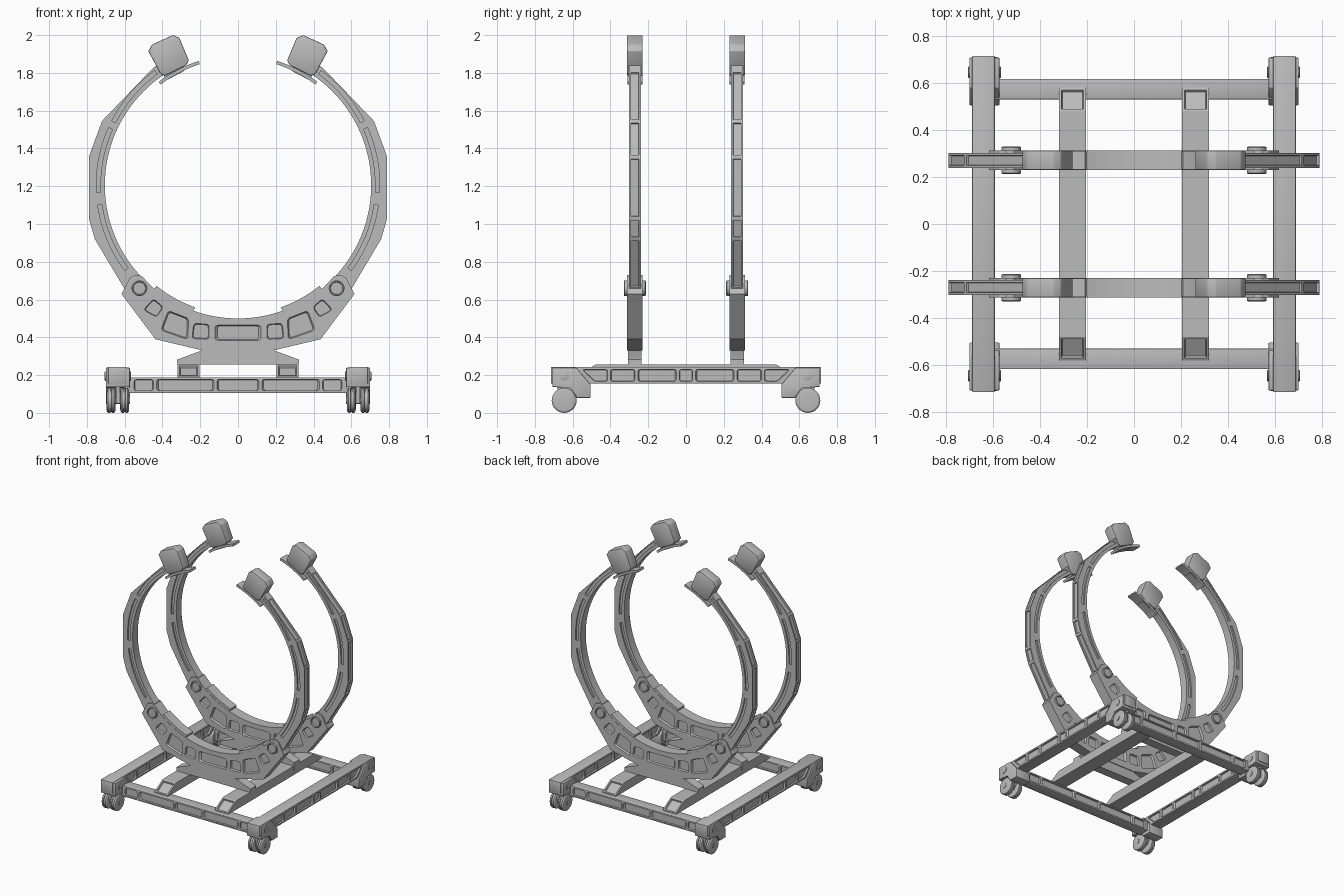
import bpy, bmesh, math
from mathutils import Vector

if "Cube" in bpy.data.objects:
    bpy.data.objects.remove(bpy.data.objects["Cube"])

grey = bpy.data.materials.new("warm_grey_metal")
grey.diffuse_color = (0.5, 0.5, 0.5, 1)
grey.use_nodes = True
grey.node_tree.nodes["Principled BSDF"].inputs["Base Color"].default_value = grey.diffuse_color
CZ, R = 1.205, 0.705           # ring centre height and inner radius


def finish(name, bm):
    bmesh.ops.recalc_face_normals(bm, faces=bm.faces[:])
    me = bpy.data.meshes.new(name)
    bm.to_mesh(me)
    bm.free()
    me.materials.append(grey)
    ob = bpy.data.objects.new(name, me)
    bpy.context.collection.objects.link(ob)
    return ob


def add_prism(bm, pts, axis, a, b, scale_b=1.0):
    """Extrude a 2D outline along x or y; scale_b tapers the far end."""
    n = len(pts)
    cu, cv = sum(p[0] for p in pts) / n, sum(p[1] for p in pts) / n

    def put(p, t, k):
        u, v = cu + (p[0] - cu) * k, cv + (p[1] - cv) * k
        return bm.verts.new((t, u, v) if axis == 'x' else (u, t, v))
    lo = [put(p, a, 1) for p in pts]
    hi = [put(p, b, scale_b) for p in pts]
    bm.faces.new(lo)
    bm.faces.new(hi[::-1])
    for i in range(n):
        j = (i + 1) % n
        bm.faces.new((lo[i], hi[i], hi[j], lo[j]))


def prism(name, pts, axis, a, b, bevel=0):
    bm = bmesh.new()
    add_prism(bm, pts, axis, a, b)
    if bevel:
        bmesh.ops.bevel(bm, geom=bm.edges[:], offset=bevel, segments=2, profile=0.5, affect='EDGES')
    return finish(name, bm)


def rounded(pts, r, n=3):
    """Round the corners of an outline."""
    out = []
    for i, p in enumerate(pts):
        p = Vector(p)
        a, b = Vector(pts[i - 1]) - p, Vector(pts[(i + 1) % len(pts)]) - p
        s = p + a.normalized() * min(r, a.length * .4)
        e = p + b.normalized() * min(r, b.length * .4)
        for k in range(n + 1):
            t = k / n
            out.append(tuple(s * (1 - t) ** 2 + p * 2 * t * (1 - t) + e * t * t))
    return out


def rect(u0, u1, v0, v1):
    return [(u0, v0), (u1, v0), (u1, v1), (u0, v1)]


def arc(r, a0, a1, n):
    """Ring arc; angles in degrees, 0 = -x side, 90 = up."""
    return [(-r * math.cos(t), CZ + r * math.sin(t))
            for t in (math.radians(a0 + (a1 - a0) * i / n) for i in range(n + 1))]


def flip(pts, s):
    return [(p[0] * s, p[1]) for p in pts]


def recess(ob, outlines, axis, lo, hi, depth, taper=.93):
    """Cut panels into both opposite faces (lo and hi) of a part."""
    bm = bmesh.new()
    for pts in outlines:
        for face, d in ((lo, 1), (hi, -1)):
            add_prism(bm, pts, axis, face - d * .002, face + d * depth, taper)
    cut = finish("panel_cutter", bm)
    cut.hide_render = True
    m = ob.modifiers.new("panels", 'BOOLEAN')
    m.operation, m.solver, m.object = 'DIFFERENCE', 'EXACT', cut
    ev = ob.evaluated_get(bpy.context.evaluated_depsgraph_get())
    me = bpy.data.meshes.new_from_object(ev)
    ob.modifiers.clear()
    ob.data = me
    bpy.data.objects.remove(cut)


def cylinder(name, axis, centre, profile, seg=28):
    """Lathe a (distance along axis, radius) profile about the x or y axis."""
    bm = bmesh.new()
    rings = []
    for t, r in profile:
        ring = []
        for i in range(seg):
            a = 2 * math.pi * i / seg
            u, v = r * math.cos(a), r * math.sin(a)
            off = (t, u, v) if axis == 'x' else (u, t, v)
            ring.append(bm.verts.new(Vector(centre) + Vector(off)))
        rings.append(ring)
    bm.faces.new(rings[0])
    bm.faces.new(rings[-1][::-1])
    for p, q in zip(rings, rings[1:]):
        for i in range(seg):
            j = (i + 1) % seg
            bm.faces.new((p[i], q[i], q[j], p[j]))
    return finish(name, bm)


# --- rolling base frame ---
for s, side in ((-1, "left"), (1, "right")):
    # side beam with recessed panels
    x0, x1 = sorted((s * .592, s * .688))
    beam = prism(f"{side}_side_beam", rect(-.715, .715, .155, .243), 'x', x0, x1, .004)
    panels = [rect(a, b, .167, .23) for a, b in
              ((-.40, -.27), (-.255, -.05), (-.035, .035), (.05, .255), (.27, .40))]
    panels += [flip([(-.55, .23), (-.415, .23), (-.415, .167), (-.485, .167)], k) for k in (1, -1)]
    recess(beam, [rounded(p, .012) for p in panels], 'x', x0, x1, .012)
    # rail carrying the rings, with sloped ends and inset end pads
    x0, x1 = sorted((s * .205, s * .32))
    bm = bmesh.new()
    add_prism(bm, [(-.58, .185), (.58, .185), (.58, .195), (.48, .255), (-.48, .255), (-.58, .195)], 'x', x0, x1)
    bmesh.ops.recalc_face_normals(bm, faces=bm.faces[:])
    ends = [f for f in bm.faces if abs(f.normal.y) > .2 and f.normal.z > .2]
    bmesh.ops.inset_individual(bm, faces=ends, thickness=.015, depth=0)
    bmesh.ops.inset_individual(bm, faces=ends, thickness=.006, depth=-.012)
    finish(f"{side}_rail", bm)
    for e, end in ((-1, "front"), (1, "back")):
        # corner bracket and bolt
        x0, x1 = sorted((s * .572, s * .70))
        prism(f"{end}_{side}_bracket",
              flip([(-.708, .239), (-.58, .239), (-.505, .15), (-.505, .08), (-.58, .08),
                    (-.61, .136), (-.708, .136)], e), 'x', x0, x1, .004)
        c = (s * .636, e * .645, .195)
        cylinder(f"{end}_{side}_bolt", 'x', c, [(-.07, .02), (-.068, .025), (.068, .025), (.07, .02)], 20)
        # twin caster wheels, fork and axle
        c = Vector((s * .636, e * .645, .066))
        for k in (-1, 1):
            cylinder(f"{end}_{side}_wheel", 'x', c + Vector((k * .036, 0, 0)),
                     [(-.024, .045), (-.022, .058), (-.015, .066), (-.004, .066), (-.003, .06),
                      (.003, .06), (.004, .066), (.015, .066), (.022, .058), (.024, .045)], 32)
        cylinder(f"{end}_{side}_axle", 'x', c, [(-.064, .018), (.064, .018)], 16)
        prism(f"{end}_{side}_fork", flip([(-.68, .14), (-.675, .05), (-.62, .05), (-.58, .1), (-.58, .14)], e),
              'x', c.x - .011, c.x + .011)

for e, end in ((-1, "front"), (1, "back")):
    # cross beam with recessed panels
    y0, y1 = sorted((e * .53, e * .617))
    beam = prism(f"{end}_cross_beam", rect(-.6, .6, .105, .188), 'y', y0, y1, .004)
    spans = ((-.55, -.448), (-.432, -.125), (-.112, .112), (.125, .432), (.448, .55))
    recess(beam, [rounded(rect(a, b, .117, .177), .012) for a, b in spans], 'y', y0, y1, .012)

# --- two ring clamps ---
CRADLE = [(-.185, .33), (-.437, .39), (-.617, .63), (-.572, .715), (-.545, .73), (-.51, .725), (-.458, .67)]
WINDOWS = [[(-.235, .475), (-.152, .47), (-.152, .388), (-.245, .393)],
           [(-.37, .543), (-.26, .5), (-.265, .387), (-.41, .437)],
           [(-.447, .605), (-.395, .56), (-.43, .505), (-.502, .545)]]
for e, end in ((-1, "front"), (1, "back")):
    yc = e * .271
    # saddle on the rails
    prism(f"{end}_saddle", [(-.32, .19), (-.205, .19), (-.205, .255), (.205, .255), (.205, .19), (.32, .19),
                            (.322, .282), (.18, .335), (-.18, .335), (-.322, .282)],
          'y', yc - .036, yc + .036)
    # cradle: angular outside, round inside
    outline = CRADLE + arc(R, -50, -130, 28) + flip(CRADLE, -1)[::-1]
    cradle = prism(f"{end}_cradle", outline, 'y', yc - .042, yc + .042)
    wins = [rect(-.124, .124, .383, .465)] + [flip(w, s) for w in WINDOWS for s in (-1, 1)]
    recess(cradle, [rounded(w, .018) for w in wins], 'y', yc - .042, yc + .042, .014, .88)
    for s, side in ((-1, "left"), (1, "right")):
        nm = f"{end}_{side}"
        # curved arm with inset panels on its outer facets
        pts = ([(-.60, .655), (-.758, .92), (-.79, 1.03), (-.79, 1.355), (-.72, 1.545), (-.465, 1.81),
                (-.40, 1.87)] + arc(R, 57, -46, 34) + [(-.49, .62)])
        bm = bmesh.new()
        add_prism(bm, flip(pts, -s), 'y', yc - .032, yc + .032)
        bmesh.ops.recalc_face_normals(bm, faces=bm.faces[:])
        outer = []
        for f in bm.faces:
            c = f.calc_center_median() - Vector((0, yc, CZ))
            if abs(f.normal.y) < .1 and f.normal.dot(c.normalized()) > .8 and c.z < .62 and c.length > .74:
                outer.append(f)
        bmesh.ops.inset_individual(bm, faces=outer, thickness=.015, depth=0)
        bmesh.ops.inset_individual(bm, faces=outer, thickness=.003, depth=-.01)
        arm = finish(f"{nm}_arm", bm)
        slots = [flip(arc(.728, a, b, 12) + arc(.75, b, a, 12), -s)
                 for a, b in ((27, 54), (-3, 24), (-37, -8))]
        recess(arm, slots, 'y', yc - .032, yc + .032, .011, 1)
        # pivot boss
        cylinder(f"{nm}_pivot", 'y', (s * .522, yc, .66),
                 [(-.05, .024), (-.05, .032), (-.058, .036), (-.055, .042), (.055, .042), (.058, .036),
                  (.05, .032), (.05, .024)])
        # clamp head and the curved contact pads
        head = [(-.475, 1.915), (-.455, 1.95), (-.345, 2.0), (-.31, 1.985), (-.26, 1.865), (-.275, 1.84),
                (-.385, 1.785), (-.41, 1.795)]
        prism(f"{nm}_head", flip(head, -s), 'y', yc - .042, yc + .042, .006)
        prism(f"{nm}_head_neck", flip([(-.40, 1.80), (-.285, 1.85), (-.285, 1.81), (-.38, 1.76)], -s),
              'y', yc - .03, yc + .03)
        for pname, a, b, r0, r1 in (("upper_pad", 52.5, 72.5, .672, .69), ("lower_pad", -70.5, -51, .685, .72)):
            prism(f"{nm}_{pname}", flip(arc(r0, a, b, 10) + arc(r1, b, a, 10), -s), 'y', yc - .04, yc + .04)

# smooth the curved surfaces, keep hard edges
for ob in bpy.context.scene.objects:
    ob.select_set(True)
    bpy.context.view_layer.objects.active = ob
bpy.ops.object.shade_smooth_by_angle(angle=math.radians(25))
